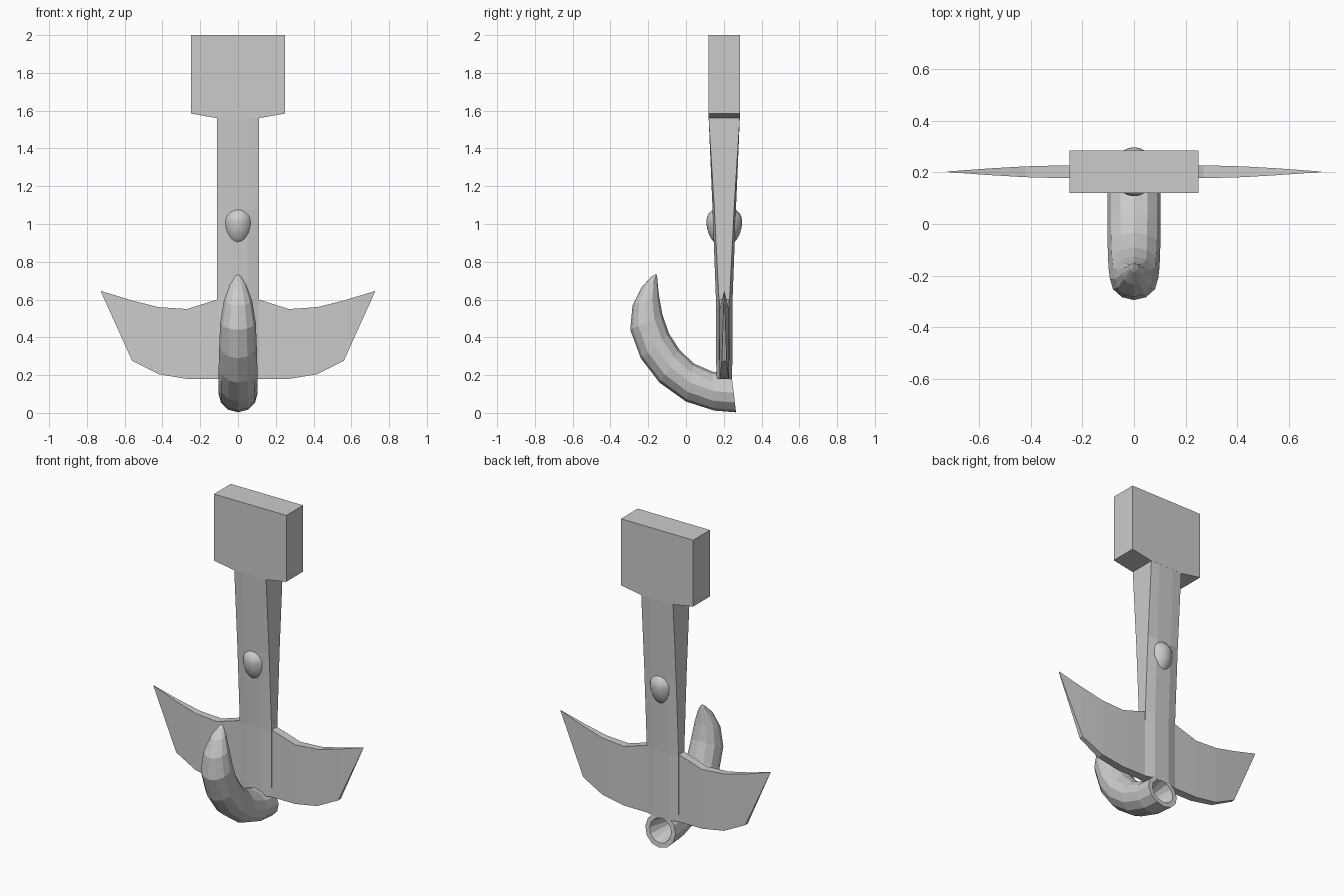
import bpy, bmesh, math
from mathutils import Vector

if "Cube" in bpy.data.objects:
    bpy.data.objects.remove(bpy.data.objects["Cube"])

grey = bpy.data.materials.new("plain_grey")
grey.diffuse_color = (0.6, 0.6, 0.6, 1)
grey.use_nodes = True
grey.node_tree.nodes["Principled BSDF"].inputs["Base Color"].default_value = grey.diffuse_color
YC = 0.2025  # y of the tool's flat middle plane


def finish(bm, name):
    bmesh.ops.remove_doubles(bm, verts=bm.verts, dist=1e-5)
    bmesh.ops.recalc_face_normals(bm, faces=bm.faces)
    me = bpy.data.meshes.new(name)
    bm.to_mesh(me)
    bm.free()
    me.materials.append(grey)
    ob = bpy.data.objects.new(name, me)
    bpy.context.collection.objects.link(ob)
    return ob


def loft(name, rings, caps=(True, True)):
    bm = bmesh.new()
    vr = [[bm.verts.new(p) for p in r] for r in rings]
    n = len(vr[0])
    for a, b in zip(vr, vr[1:]):
        for i in range(n):
            j = (i + 1) % n
            bm.faces.new((a[i], a[j], b[j], b[i]))
    if caps[0]:
        bm.faces.new(vr[0][::-1])
    if caps[1]:
        bm.faces.new(vr[-1])
    return finish(bm, name)


# head block with a shallow V underside
prof = [(-.25, 2), (.25, 2), (.25, 1.585), (.11, 1.56), (-.11, 1.56), (-.25, 1.585)]
loft("head_block", [[(x, YC + s * 0.083, z) for x, z in prof] for s in (-1, 1)])

# shaft: eight-sided section, sides thinning faster than the middle (z, middle, edge)
rings = []
for z, c, e in [(0.18, .042, .026), (0.6, .044, .028), (1.08, .062, .052), (1.57, .083, .083)]:
    half = [(-.11, -e), (-.05, -c), (.05, -c), (.11, -e)]
    rings.append([(x, YC + y, z) for x, y in half] +
                 [(-x, YC - y, z) for x, y in half])
loft("shaft", rings)

# pair of flared blades (x, bottom, top, half thickness)
cols = [(0, .18, .6, .026), (.11, .18, .6, .026), (.27, .18, .55, .025),
        (.42, .205, .56, .021), (.56, .275, .595, .013), (.725, .64, .645, .001)]
for side, s in (("left", -1), ("right", 1)):
    loft(side + "_blade", [[(s * x, YC - t, b), (s * x, YC + t, b),
                            (s * x, YC + t, h), (s * x, YC - t, h)]
                           for x, b, h, t in cols])

# curved horn: outer and inner edge points in the side plane
outer = [(.265, .003), (.15, .012), (.0, .06), (-.14, .16), (-.24, .29),
         (-.295, .44), (-.283, .57), (-.235, .665), (-.185, .72), (-.16, .736)]
inner = [(.24, .21), (.14, .218), (.04, .262), (-.035, .335), (-.09, .42),
         (-.125, .52), (-.143, .62), (-.15, .69), (-.153, .725), (-.156, .734)]


def ring(o, i, k=1.0, shift=0.0):
    o, i = Vector((0, *o)), Vector((0, *i))
    mid, arm = (o + i) / 2, (o - i) / 2 * k
    return [mid + arm * math.cos(a) + Vector((arm.length * math.sin(a), -shift, 0))
            for a in [math.tau * q / 12 for q in range(12)]]


# hollow socket in the butt end, then the outer skin
socket = [ring(outer[0], inner[0], k, d) for k, d in ((.15, .2), (.35, .13), (.72, 0))]
loft("horn", socket + [ring(o, i) for o, i in zip(outer, inner)])

# egg-shaped boss through the shaft
bm = bmesh.new()
bmesh.ops.create_uvsphere(bm, u_segments=32, v_segments=20, radius=1)
for v in bm.verts:
    v.co = (v.co.x * .083, YC + v.co.y * .0945,
            1.015 + v.co.z * (.08 if v.co.z > 0 else .135))
for f in bm.faces:
    f.smooth = True
finish(bm, "egg_boss")
